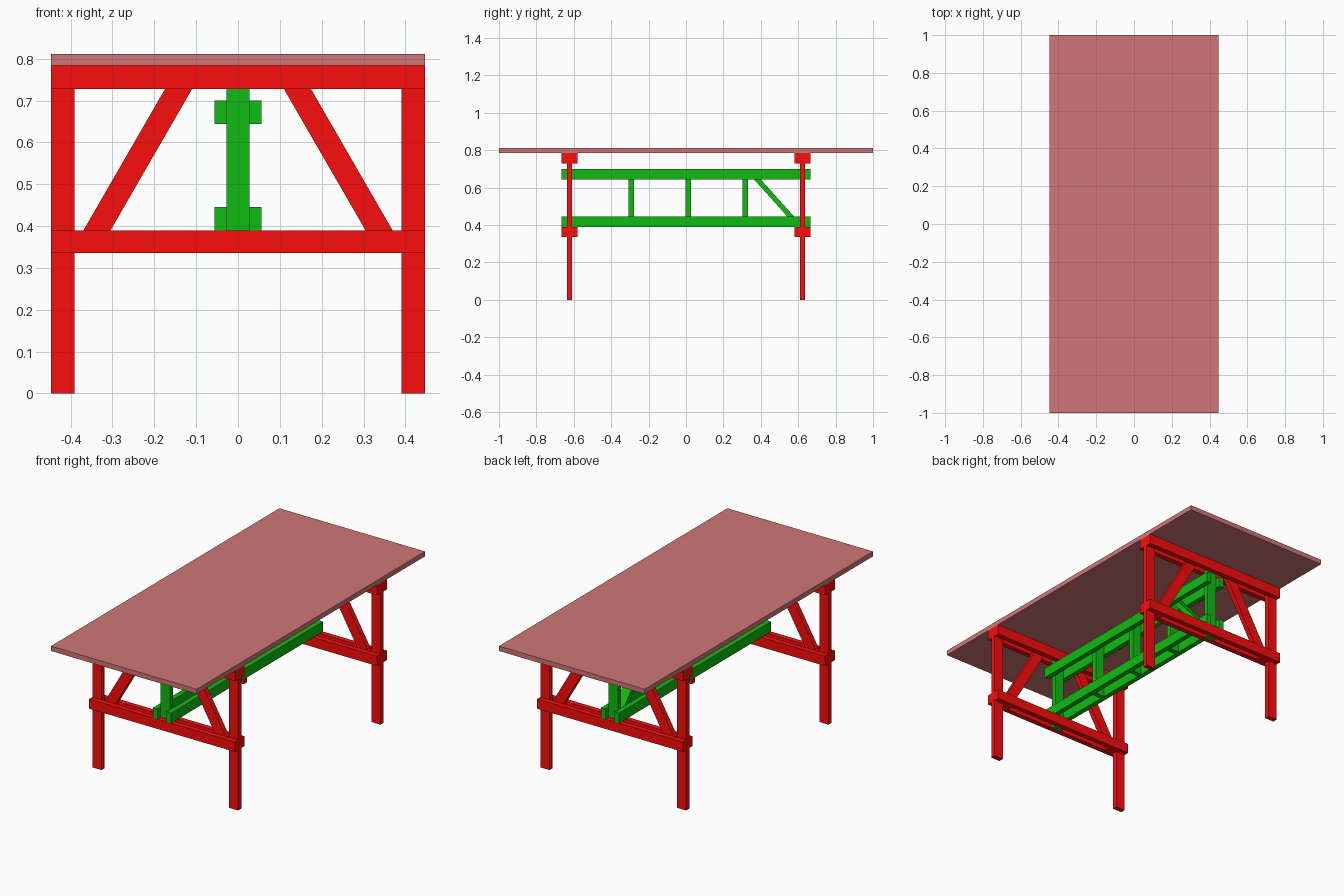
import bpy, bmesh, math
from mathutils import Vector, Matrix

if "Cube" in bpy.data.objects:
    bpy.data.objects.remove(bpy.data.objects["Cube"])

T, W = 0.0275, 0.056           # board thickness and width
TOP, HALF_X = 0.784, 0.447     # underside of the top, half width
LOW = 0.336                    # underside of the lower rails
FRAME_Y = 0.623                # centre of each end frame


def material(name, rgb):
    m = bpy.data.materials.new(name)
    m.diffuse_color = (*rgb, 1)
    m.use_nodes = True
    m.node_tree.nodes["Principled BSDF"].inputs["Base Color"].default_value = m.diffuse_color
    return m


RED = material("red_paint", (0.97, 0.004, 0.004))
GREEN = material("green_paint", (0.005, 0.5, 0.006))
WOOD = material("rose_top", (0.63, 0.18, 0.18))


def finish(name, bm, mat):
    bmesh.ops.recalc_face_normals(bm, faces=bm.faces[:])
    me = bpy.data.meshes.new(name)
    bm.to_mesh(me)
    bm.free()
    me.materials.append(mat)
    ob = bpy.data.objects.new(name, me)
    bpy.context.collection.objects.link(ob)
    return ob


def box(name, centre, size, mat):
    bm = bmesh.new()
    bmesh.ops.create_cube(bm, size=1, matrix=Matrix.Translation(centre) @ Matrix.Diagonal((*size, 1)))
    return finish(name, bm, mat)


def slab(name, outline, thickness, mat):
    """Extrude a flat 3D outline along the given vector, centred on it."""
    bm = bmesh.new()
    t = Vector(thickness)
    face = bm.faces.new([bm.verts.new(Vector(p) - t / 2) for p in outline])
    new = bmesh.ops.extrude_face_region(bm, geom=[face])["geom"]
    bmesh.ops.translate(bm, vec=t, verts=[v for v in new if isinstance(v, bmesh.types.BMVert)])
    return finish(name, bm, mat)


# Table top
box("table_top", (0, 0, TOP + 0.0135), (2 * HALF_X, 2, 0.027), WOOD)

# End frames: legs and braces sandwiched between paired rails
for end, s in (("front", -1), ("back", 1)):
    y = s * FRAME_Y
    for side, d in (("left", -1), ("right", 1)):
        box(f"{end}_{side}_leg", (d * (HALF_X - W / 2), y, TOP / 2), (W, T, TOP), RED)
        # brace leans 30 degrees and runs up between the rails
        h = W / 2 / math.cos(math.radians(30))
        k = math.tan(math.radians(30))
        x0 = 0.337 + 0.054 * k
        x1 = x0 - (TOP - LOW) * k
        slab(f"{end}_{side}_brace",
             [(d * (x0 - h), y, LOW), (d * (x0 + h), y, LOW),
              (d * (x1 + h), y, TOP), (d * (x1 - h), y, TOP)], (0, T, 0), RED)
    for layer, o in (("outer", s), ("inner", -s)):
        for level, z in (("upper", TOP - W / 2), ("lower", LOW + 0.027)):
            box(f"{end}_{level}_{layer}_rail", (0, y + o * 0.028, z), (2 * HALF_X, 0.0285, W if level == "upper" else 0.054), RED)
    box(f"{end}_stretcher_post", (0, y, (TOP + LOW) / 2), (W, T, TOP - LOW), GREEN)

# Stretcher truss: paired long beams
for side, d in (("left", -1), ("right", 1)):
    for level, z in (("upper", 0.672), ("lower", 0.418)):
        box(f"{level}_{side}_beam", (d * 0.042, 0, z), (0.028, 1.33, W), GREEN)

# Uprights and single diagonal between the beams
for i, y in enumerate((-0.293, 0.012, 0.317)):
    box(f"stretcher_upright_{i + 1}", (0, y, 0.545), (W, T, 0.308), GREEN)
slope = (0.558 - 0.380) / (0.645 - 0.447)
ya, yb = 0.380 - 0.055 * slope, 0.558 + 0.055 * slope
slab("stretcher_diagonal",
     [(0, ya - 0.018, 0.70), (0, ya + 0.018, 0.70),
      (0, yb + 0.018, 0.392), (0, yb - 0.018, 0.392)], (W, 0, 0), GREEN)
